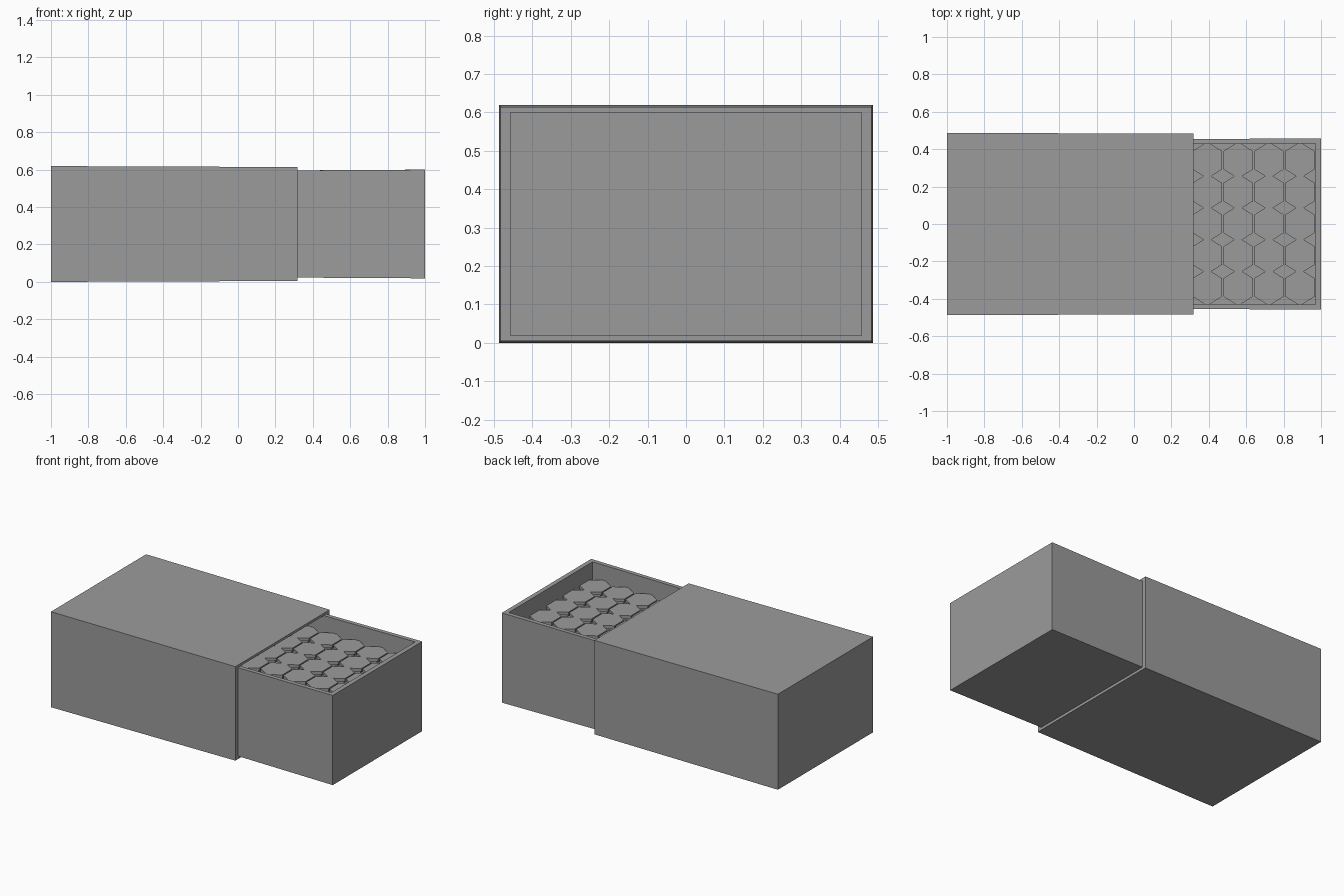
import bpy, bmesh, math

if "Cube" in bpy.data.objects:
    bpy.data.objects.remove(bpy.data.objects["Cube"])

# One dark grey for every part
grey = bpy.data.materials.new("dark_grey")
grey.diffuse_color = (0.33, 0.33, 0.33, 1)
grey.use_nodes = True
grey.node_tree.nodes["Principled BSDF"].inputs["Base Color"].default_value = grey.diffuse_color


def loft(name, loops):
    """Bridge a chain of equal vertex loops and cap the first and last."""
    bm = bmesh.new()
    rings = [[bm.verts.new(p) for p in loop] for loop in loops]
    n = len(rings[0])
    for a, b in zip(rings, rings[1:]):
        for i in range(n):
            j = (i + 1) % n
            bm.faces.new((a[i], a[j], b[j], b[i]))
    bm.faces.new(rings[0])
    bm.faces.new(rings[-1])
    bmesh.ops.recalc_face_normals(bm, faces=bm.faces)
    mesh = bpy.data.meshes.new(name)
    bm.to_mesh(mesh)
    bm.free()
    mesh.materials.append(grey)
    obj = bpy.data.objects.new(name, mesh)
    bpy.context.collection.objects.link(obj)
    return obj


def section(x, hy, z0, z1):
    return [(x, -hy, z0), (x, hy, z0), (x, hy, z1), (x, -hy, z1)]


def level(x0, x1, hy0, hy1, z0, z1):
    return [(x0, -hy0, z0), (x1, -hy1, z1), (x1, hy1, z1), (x0, hy0, z0)]


# Outer sleeve: slightly tapered, closed at the left, open at the right
loft("sleeve", [
    section(-1.0, 0.487, 0.0, 0.619),
    section(0.319, 0.483, 0.005, 0.614),
    section(0.319, 0.456, 0.022, 0.598),
    section(-0.975, 0.456, 0.022, 0.598),
])

# Sliding tray: slightly flared towards its exposed end, open on top
BACK = -0.39
loft("tray", [
    level(BACK, 1.0, 0.45, 0.458, 0.027, 0.019),
    level(BACK, 1.0, 0.45, 0.458, 0.592, 0.6),
    level(BACK + 0.03, 0.97, 0.425, 0.43, 0.592, 0.6),
    level(BACK + 0.03, 0.97, 0.425, 0.43, 0.05, 0.05),
])


# Hexagonal round with a rim, a groove below it and a long body
def hexagon(r, z):
    angles = [math.radians(30 + 60 * i) for i in range(6)]
    return [(0.925 * r * math.cos(a), r * math.sin(a), z) for a in angles]


first = loft("round", [
    hexagon(0.096, 0.05), hexagon(0.096, 0.455), hexagon(0.083, 0.465),
    hexagon(0.083, 0.475), hexagon(0.098, 0.48), hexagon(0.098, 0.50),
])

# Five rows by eight columns fill the tray
for col in range(8):
    for row in range(5):
        obj = first if col == row == 0 else first.copy()
        if obj is not first:
            bpy.context.collection.objects.link(obj)
        obj.location = (0.887 - 0.165 * col, 0.17 * (row - 2) + 0.001, 0)
